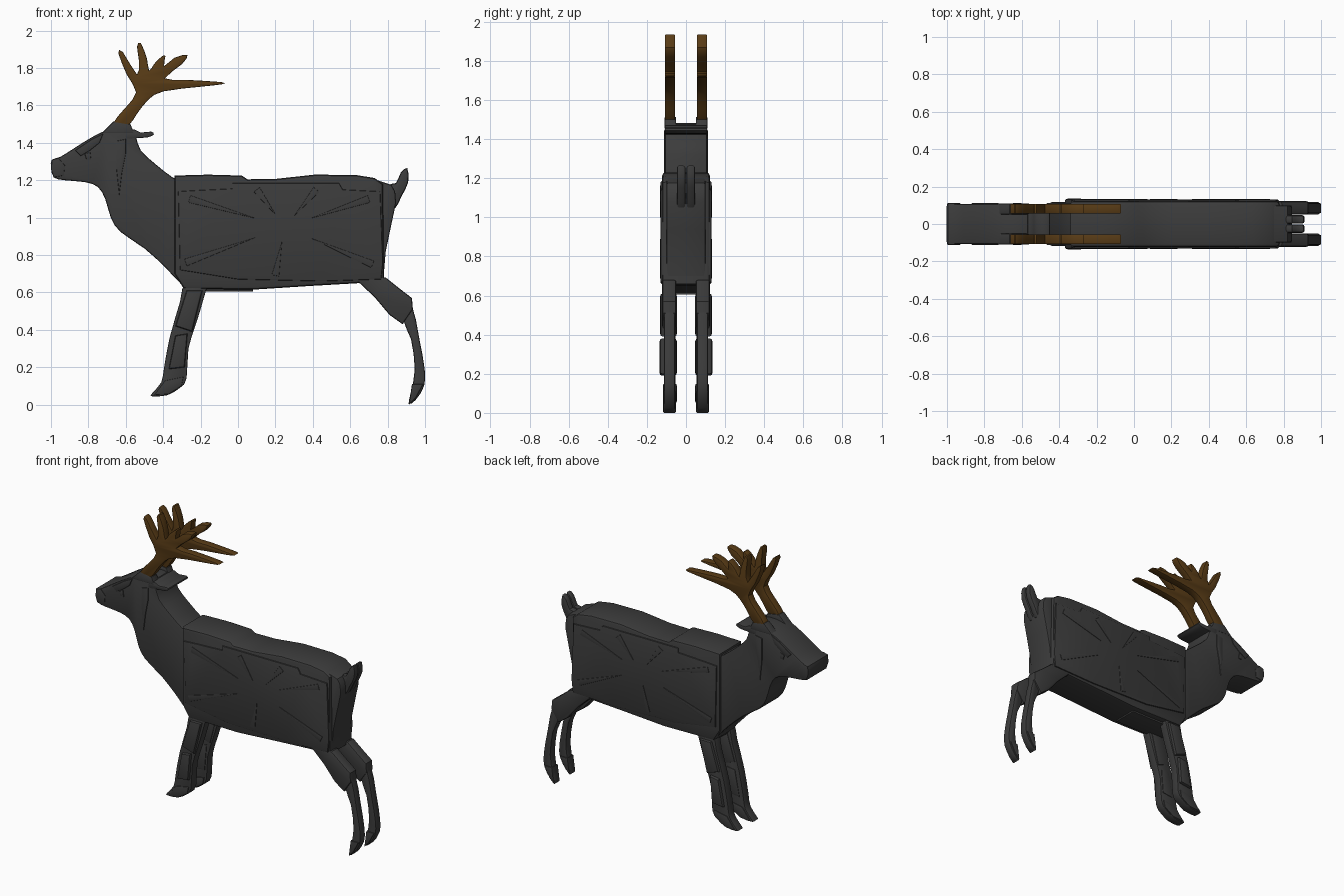
import bpy, bmesh, math
from mathutils import Vector


def material(name, color):
    m = bpy.data.materials.new(name)
    m.diffuse_color = color
    return m


HIDE = material("dark_grey", (0.045, 0.045, 0.045, 1))
BROWN = material("brown", (0.10, 0.045, 0.008, 1))


def smooth_outline(pts, n):
    """Catmull-Rom rounding of a closed outline."""
    p = [Vector(q) for q in pts]
    out = []
    for i in range(len(p)):
        a, b, c, d = (p[(i + k) % len(p)] for k in (-1, 0, 1, 2))
        for j in range(n):
            t = j / n
            out.append(0.5 * (2 * b + (c - a) * t + (2 * a - 5 * b + 4 * c - d) * t * t
                              + (3 * b - a - 3 * c + d) * t ** 3))
    return out


def slab(name, pts, y0, y1, bevel=0.01, steps=1, mirror=False, mat=HIDE):
    """Side outline (x, z) extruded from y0 to y1 with rounded rims."""
    outline = smooth_outline(pts, steps) if steps > 1 else pts
    bm = bmesh.new()
    face = bm.faces.new([bm.verts.new((q[0], y0, q[1])) for q in outline])
    ext = bmesh.ops.extrude_face_region(bm, geom=[face])
    verts = [v for v in ext["geom"] if isinstance(v, bmesh.types.BMVert)]
    bmesh.ops.translate(bm, verts=verts, vec=(0, y1 - y0, 0))
    bmesh.ops.recalc_face_normals(bm, faces=bm.faces)
    if bevel:
        rims = [e for e in bm.edges if e.calc_face_angle(0) > math.radians(60)
                and abs(e.verts[0].co.y - e.verts[1].co.y) < 1e-5]
        bmesh.ops.bevel(bm, geom=rims, offset=bevel, offset_type='OFFSET', segments=2,
                        profile=0.5, affect='EDGES', clamp_overlap=True)
    me = bpy.data.meshes.new(name)
    bm.to_mesh(me)
    bm.free()
    me.materials.append(mat)
    ob = bpy.data.objects.new(name, me)
    bpy.context.collection.objects.link(ob)
    bpy.ops.object.select_all(action='DESELECT')
    ob.select_set(True)
    bpy.context.view_layer.objects.active = ob
    bpy.ops.object.shade_smooth_by_angle(angle=math.radians(35))
    if mirror:
        m = ob.modifiers.new("mirror", 'MIRROR')
        m.use_axis = (False, True, False)
        m.use_mirror_merge = False
    return ob


# Torso core and narrower rump
slab("torso", [(-0.34, 1.225), (-0.16, 1.23), (0.02, 1.225), (0.05, 1.205), (0.2, 1.207),
               (0.41, 1.23), (0.63, 1.228), (0.73, 1.212), (0.775, 1.18), (0.78, 0.66),
               (0.65, 0.65), (0.39, 0.635), (0.08, 0.615), (-0.29, 0.62), (-0.34, 0.7)],
     -0.122, 0.122, 0.018)
slab("rump", [(0.7, 1.215), (0.82, 1.175), (0.84, 1.14), (0.845, 1.08), (0.815, 0.94),
              (0.79, 0.82), (0.778, 0.68), (0.7, 0.68)], -0.1, 0.1, 0.01)

# Flank panels with shallow ridges radiating from the middle
slab("flank_panel", [(-0.32, 1.14), (-0.24, 1.145), (-0.03, 1.155), (-0.03, 1.185), (0.54, 1.185),
                     (0.56, 1.15), (0.76, 1.14), (0.775, 0.76), (0.765, 0.67), (0.45, 0.66),
                     (0.0, 0.67), (-0.31, 0.72)], 0.11, 0.13, 0.006, mirror=True)
for i, (x, z) in enumerate([(-0.26, 1.1), (0.1, 1.15), (0.42, 1.15), (0.7, 1.1), (0.72, 0.75),
                            (0.2, 0.69), (-0.28, 0.76)]):
    c = Vector((0.25, 0.95))
    d = Vector((x, z)) - c
    s = Vector((-d.y, d.x)).normalized() * 0.02
    a, e = c + d * 0.3, c + d
    slab("flank_ridge_%d" % (i + 1), [tuple(a), tuple(e + s), tuple(e - s)],
         0.125, 0.133, 0.003, mirror=True)
slab("belly_plate", [(-0.28, 0.64), (0.08, 0.64), (0.08, 0.605), (-0.28, 0.605)], -0.085, 0.085, 0.008)

# Neck and head
slab("neck_and_head", [(-1.0, 1.27), (-0.995, 1.31), (-0.95, 1.325), (-0.87, 1.375), (-0.79, 1.425),
                       (-0.71, 1.465), (-0.64, 1.48), (-0.57, 1.475), (-0.545, 1.43), (-0.52, 1.36),
                       (-0.44, 1.285), (-0.35, 1.215), (-0.25, 1.15), (-0.22, 0.9), (-0.28, 0.64),
                       (-0.30, 0.64), (-0.39, 0.735), (-0.50, 0.835), (-0.63, 0.925), (-0.68, 1.0),
                       (-0.71, 1.10), (-0.75, 1.165), (-0.82, 1.19), (-0.925, 1.2), (-0.985, 1.215)],
     -0.107, 0.107, 0.012, 2)
slab("muzzle", [(-1.0, 1.26), (-0.995, 1.31), (-0.96, 1.32), (-0.925, 1.28), (-0.93, 1.225),
                (-0.985, 1.215)], -0.111, 0.111, 0.006)
slab("brow", [(-0.87, 1.36), (-0.78, 1.42), (-0.72, 1.45), (-0.74, 1.4), (-0.79, 1.36), (-0.84, 1.33)],
     0.09, 0.112, 0.005, mirror=True)
slab("eye", [(-0.82, 1.34), (-0.79, 1.35), (-0.785, 1.31), (-0.81, 1.31)], 0.09, 0.112, 0.004, mirror=True)
slab("cheek", [(-0.65, 1.41), (-0.6, 1.42), (-0.6, 1.34), (-0.62, 1.24), (-0.635, 1.12), (-0.65, 1.26)],
     0.09, 0.112, 0.005, mirror=True)
slab("ear", [(-0.6, 1.465), (-0.55, 1.47), (-0.52, 1.455), (-0.465, 1.46), (-0.45, 1.445), (-0.48, 1.43),
             (-0.54, 1.425), (-0.6, 1.42)], -0.108, 0.108, 0.006, 2)

# Antlers and their grey sockets
slab("antler_socket", [(-0.73, 1.45), (-0.665, 1.515), (-0.575, 1.5), (-0.555, 1.45)],
     0.05, 0.11, 0.008, mirror=True)
slab("antler", [(-0.67, 1.50), (-0.60, 1.59), (-0.545, 1.67), (-0.595, 1.765), (-0.64, 1.88),
                (-0.615, 1.885), (-0.54, 1.765), (-0.53, 1.84), (-0.54, 1.915), (-0.52, 1.935),
                (-0.487, 1.85), (-0.475, 1.785), (-0.45, 1.82), (-0.41, 1.86), (-0.388, 1.865),
                (-0.395, 1.81), (-0.34, 1.855), (-0.27, 1.87), (-0.30, 1.82), (-0.39, 1.745),
                (-0.28, 1.737), (-0.09, 1.725), (-0.085, 1.713), (-0.20, 1.70), (-0.40, 1.675),
                (-0.48, 1.63), (-0.54, 1.555), (-0.59, 1.49)],
     0.055, 0.108, 0.008, 2, True, BROWN)

# Front legs with thicker thigh and shin plates
slab("front_leg", [(-0.28, 0.66), (-0.17, 0.66), (-0.18, 0.58), (-0.225, 0.43), (-0.265, 0.3),
                   (-0.275, 0.14), (-0.31, 0.09), (-0.38, 0.05), (-0.46, 0.045), (-0.46, 0.06),
                   (-0.41, 0.12), (-0.395, 0.2), (-0.365, 0.36), (-0.31, 0.55)],
     0.053, 0.113, 0.01, 2, True)
slab("front_thigh_plate", [(-0.275, 0.61), (-0.19, 0.61), (-0.245, 0.39), (-0.335, 0.42)],
     0.047, 0.132, 0.012, mirror=True)
slab("front_shin_plate", [(-0.335, 0.37), (-0.27, 0.38), (-0.285, 0.2), (-0.37, 0.19)],
     0.047, 0.135, 0.012, mirror=True)
slab("front_hoof", [(-0.39, 0.13), (-0.29, 0.15), (-0.3, 0.1), (-0.37, 0.055), (-0.45, 0.05)],
     0.047, 0.118, 0.008, mirror=True)

# Hind legs
slab("hind_thigh", [(0.62, 0.68), (0.79, 0.68), (0.865, 0.62), (0.93, 0.57), (0.935, 0.51),
                    (0.88, 0.43), (0.81, 0.48), (0.73, 0.575), (0.65, 0.65)],
     0.05, 0.122, 0.012, mirror=True)
slab("hind_shin", [(0.885, 0.45), (0.93, 0.53), (0.97, 0.35), (0.998, 0.19), (0.995, 0.1),
                   (0.95, 0.025), (0.912, 0.004), (0.925, 0.07), (0.945, 0.19), (0.925, 0.35)],
     0.056, 0.112, 0.012, 2, True)
slab("hind_hoof", [(0.93, 0.11), (0.99, 0.11), (0.95, 0.035), (0.915, 0.0)], 0.05, 0.118, 0.006, mirror=True)

# Twin-lobed tail
slab("tail", [(0.80, 1.17), (0.845, 1.185), (0.87, 1.24), (0.905, 1.265), (0.91, 1.19),
              (0.875, 1.115), (0.84, 1.05), (0.80, 1.06)], 0.002, 0.047, 0.012, 2, True)
